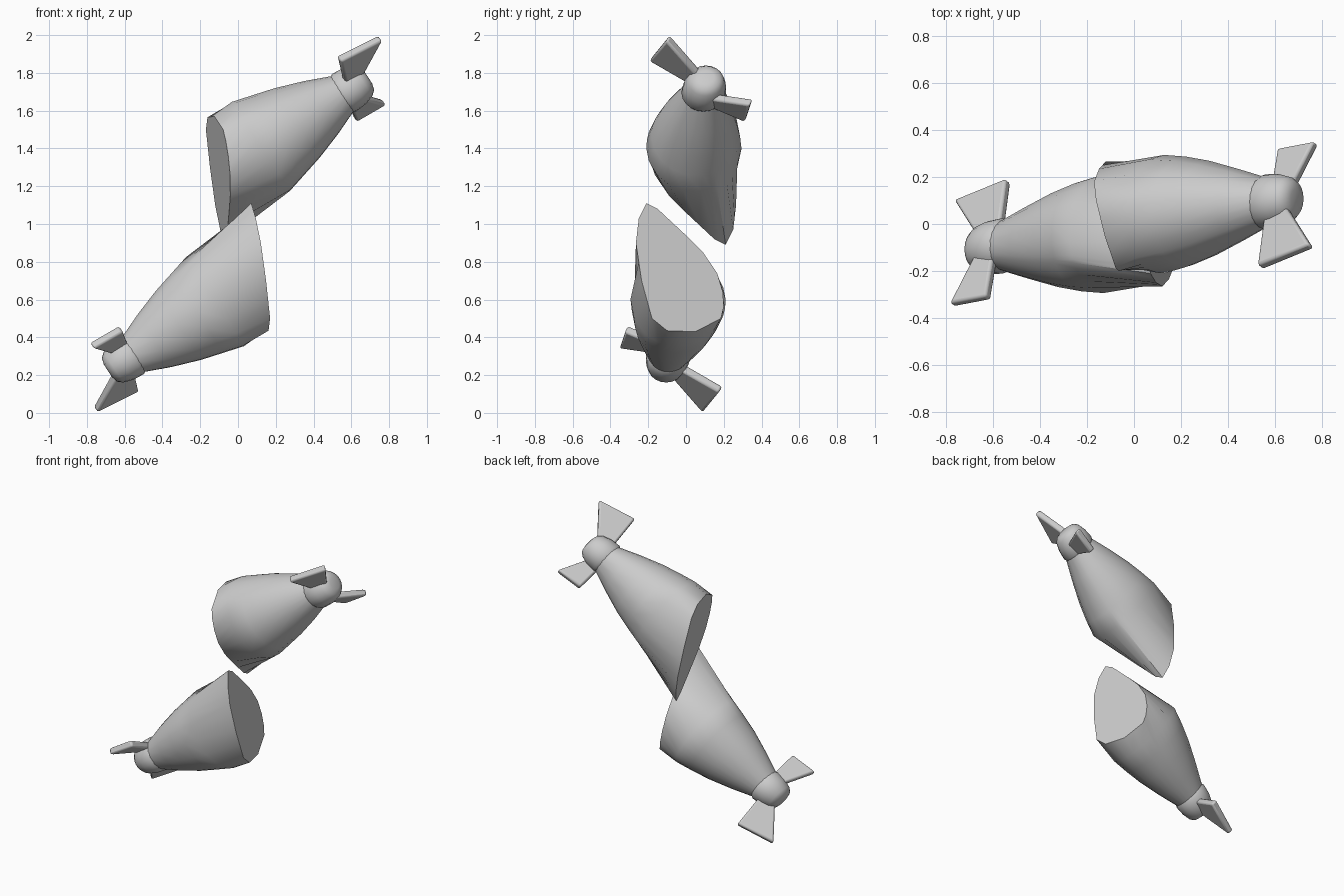
import bpy, bmesh, math
from mathutils import Vector

if "Cube" in bpy.data.objects:
    bpy.data.objects.remove(bpy.data.objects["Cube"])

AX, AZ = 0.839, 0.545          # slope of the body axis
VC = 1.115                     # height of the axis in the slanted frame

# Outline of the slanted cut face (y, z); x follows from the cut plane
CUT = [(.21, .89), (.15, .92), (.0, 1.06), (-.09, 1.15), (-.165, 1.26), (-.195, 1.36),
       (-.2, 1.44), (-.185, 1.50), (-.05, 1.57), (.1, 1.565), (.18, 1.50),
       (.235, 1.3), (.265, 1.1), (.25, .97)]


def flip(p, side):
    """Upper half for side 1, point-mirrored lower half for side -1."""
    return Vector((p[0] * side, p[1] * side, 1 + (p[2] - 1) * side))


def finish(name, bm, angle, bevel=0):
    bmesh.ops.recalc_face_normals(bm, faces=bm.faces)
    me = bpy.data.meshes.new(name)
    bm.to_mesh(me)
    bm.free()
    ob = bpy.data.objects.new(name, me)
    bpy.context.collection.objects.link(ob)
    bpy.ops.object.select_all(action='DESELECT')
    bpy.context.view_layer.objects.active = ob
    ob.select_set(True)
    if bevel:
        m = ob.modifiers.new("soft_edges", 'BEVEL')
        m.width, m.segments = bevel, 2
    bpy.ops.object.shade_smooth_by_angle(angle=math.radians(angle))
    return ob


def loft(name, rings, side, angle):
    bm = bmesh.new()
    vs = [[bm.verts.new(flip(p, side)) for p in r] for r in rings]
    n = len(vs[0])
    for a, b in zip(vs, vs[1:]):
        for i in range(n):
            j = (i + 1) % n
            bm.faces.new((a[i], a[j], b[j], b[i]))
    bm.faces.new(vs[0])
    bm.faces.new(vs[-1])
    return finish(name, bm, angle)


def on_axis(s, u, v):
    return (AX * s - AZ * (VC + v), u + yc(s), AZ * s + .839 * (VC + v))


def yc(s):
    return .042 + max(0, s - .88) * .1


def ring(s, ru, rv, angles):
    return [on_axis(s, ru * math.cos(a), rv * math.sin(a)) for a in angles]


def body(side, name):
    pts = []
    for i, (y, z) in enumerate(CUT):
        y2, z2 = CUT[(i + 1) % len(CUT)]
        pts += [(y, z), ((y + y2) / 2, (z + z2) / 2)]
    cut = [(.139 - .25 * y - .176 * z, y, z) for y, z in pts]
    angles = []
    for x, y, z in cut:
        v = -AZ * x + .839 * z - 1.09
        angles.append(math.atan2(v, y - .04))
    prof = [(.87, .252, .283), (.98, .235, .253), (1.1, .205, .22),
            (1.25, .155, .167), (1.40, .102, .104)]
    return loft(name, [cut] + [ring(s, a, b, angles) for s, a, b in prof], side, 40)


def cap(side, name):
    angles = [i * math.tau / 20 for i in range(20)]
    prof = [(1.37, .105), (1.395, .118), (1.46, .112), (1.51, .096), (1.535, .075), (1.545, .04)]
    return loft(name, [ring(s, r, r, angles) for s, r in prof], side, 50)


def fin(side, name, corners, thick=.045):
    a, b, c, d = map(Vector, corners)
    nrm = (b - a).cross(d - a).normalized() * thick / 2
    bm = bmesh.new()
    f = [bm.verts.new(flip(p + nrm, side)) for p in (a, b, d, c)]
    g = [bm.verts.new(flip(p - nrm, side)) for p in (a, b, d, c)]
    bm.faces.new(f)
    bm.faces.new(g[::-1])
    for i in range(4):
        j = (i + 1) % 4
        bm.faces.new((f[i], g[i], g[j], f[j]))
    return finish(name, bm, 40, .012)


# Fin corners: two on the outer edge, two at the root
FIN_A = [(.535, -.185, 1.875), (.755, -.095, 1.985), (.565, .04, 1.745), (.645, .08, 1.785)]
FIN_B = [(.62, .315, 1.555), (.775, .345, 1.645), (.59, .14, 1.63), (.67, .14, 1.675)]

for side, label in ((1, "upper"), (-1, "lower")):
    body(side, label + "_body")
    cap(side, label + "_end_cap")
    fin(side, label + "_large_fin", FIN_A)
    fin(side, label + "_small_fin", FIN_B)
